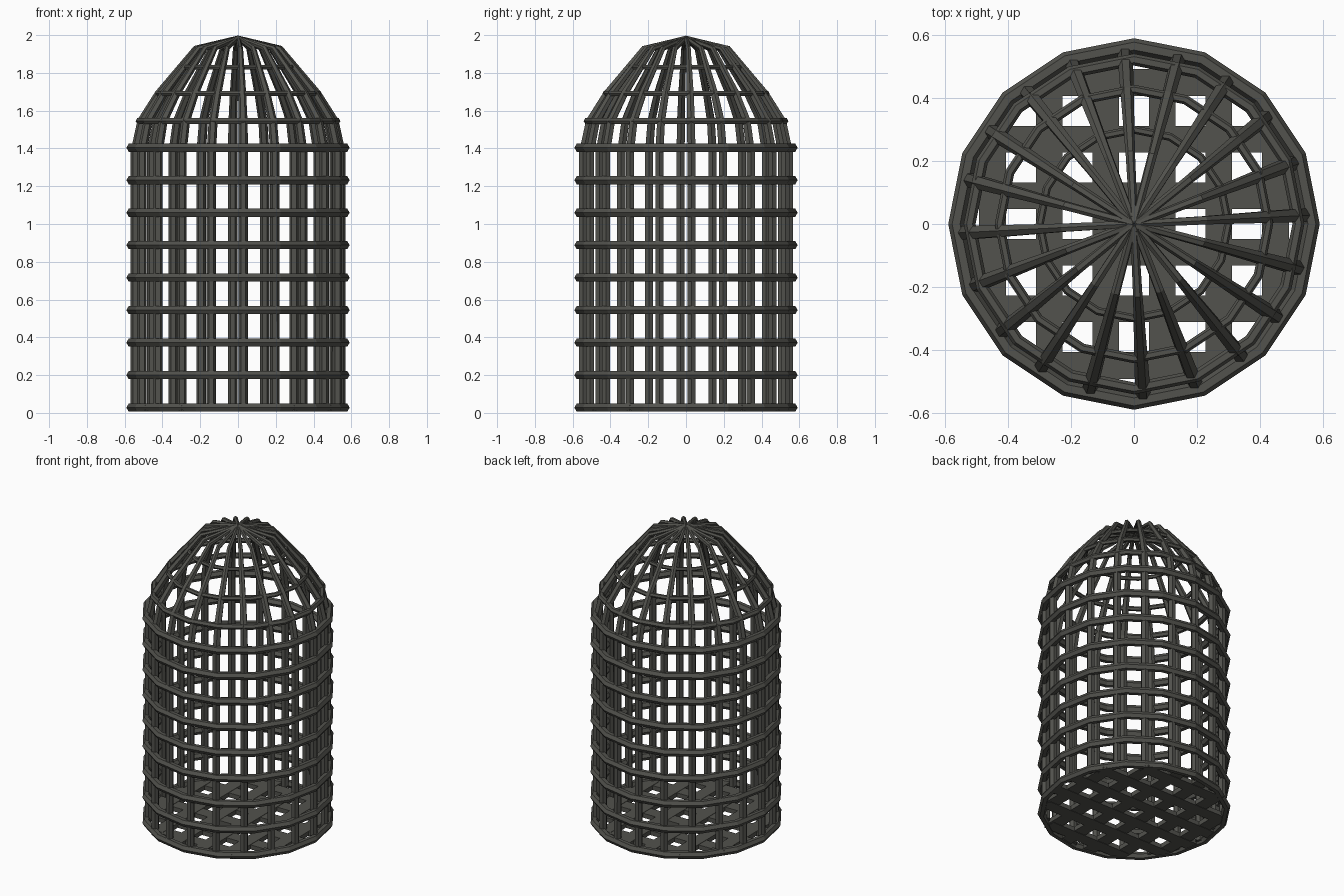
import bpy, math

if "Cube" in bpy.data.objects:
    bpy.data.objects.remove(bpy.data.objects["Cube"])

iron = bpy.data.materials.new("dark iron")
iron.use_nodes = True
colour = (0.085, 0.085, 0.075, 1)
iron.diffuse_color = colour
iron.node_tree.nodes["Principled BSDF"].inputs["Base Color"].default_value = colour


def ring(name, radius, z, tube):
    """Sixteen-sided hoop with a six-sided section."""
    bpy.ops.mesh.primitive_torus_add(major_segments=16, minor_segments=6, location=(0, 0, z),
                                     major_radius=radius, minor_radius=tube)
    hoop = bpy.context.object
    hoop.name = name
    hoop.data.materials.append(iron)


def slat(name, x, y, size_x, size_y, z, thick):
    """Flat floor strip."""
    bpy.ops.mesh.primitive_cube_add(size=1, location=(x, y, z))
    strip = bpy.context.object
    strip.name = name
    strip.scale = (size_x, size_y, thick)
    strip.data.materials.append(iron)


# Hoops around the straight wall
for i in range(9):
    ring(f"wall_hoop_{i + 1}", 0.566, 0.028 + i * 0.172, 0.025)

# Thinner hoops around the dome
for i, (radius, z, tube) in enumerate([(0.523, 1.545, 0.019), (0.428, 1.69, 0.015),
                                       (0.3, 1.83, 0.013)]):
    ring(f"dome_hoop_{i + 1}", radius, z, tube)

# Upright bars that bend inward and meet at the crown
path = [(0.545, 0.02, 1), (0.545, 1.38, 1), (0.51, 1.545, 0.95), (0.42, 1.69, 0.85),
        (0.225, 1.93, 0.6), (0, 1.985, 0.5)]
curve = bpy.data.curves.new("upright_bars", "CURVE")
curve.dimensions = "3D"
curve.bevel_depth = 0.025
curve.bevel_resolution = 1
curve.use_fill_caps = True
for i in range(20):
    angle = math.radians(3 + 18 * i)
    spline = curve.splines.new("POLY")
    spline.points.add(len(path) - 1)
    spline.use_smooth = False
    for point, (r, z, thickness) in zip(spline.points, path):
        point.co = (r * math.cos(angle), r * math.sin(angle), z, 1)
        point.radius = thickness
curve.materials.append(iron)
bars = bpy.data.objects.new("upright_bars", curve)
bpy.context.collection.objects.link(bars)

# Woven floor lattice, trimmed to the round base
for i in range(6):
    offset = (i - 2.5) * 0.18
    length = 2 * math.sqrt(0.565 ** 2 - (abs(offset) + 0.03) ** 2)
    slat(f"floor_slat_long_{i + 1}", offset, 0, 0.085, length, 0.026, 0.03)
    slat(f"floor_slat_cross_{i + 1}", 0, offset, length, 0.085, 0.024, 0.03)
